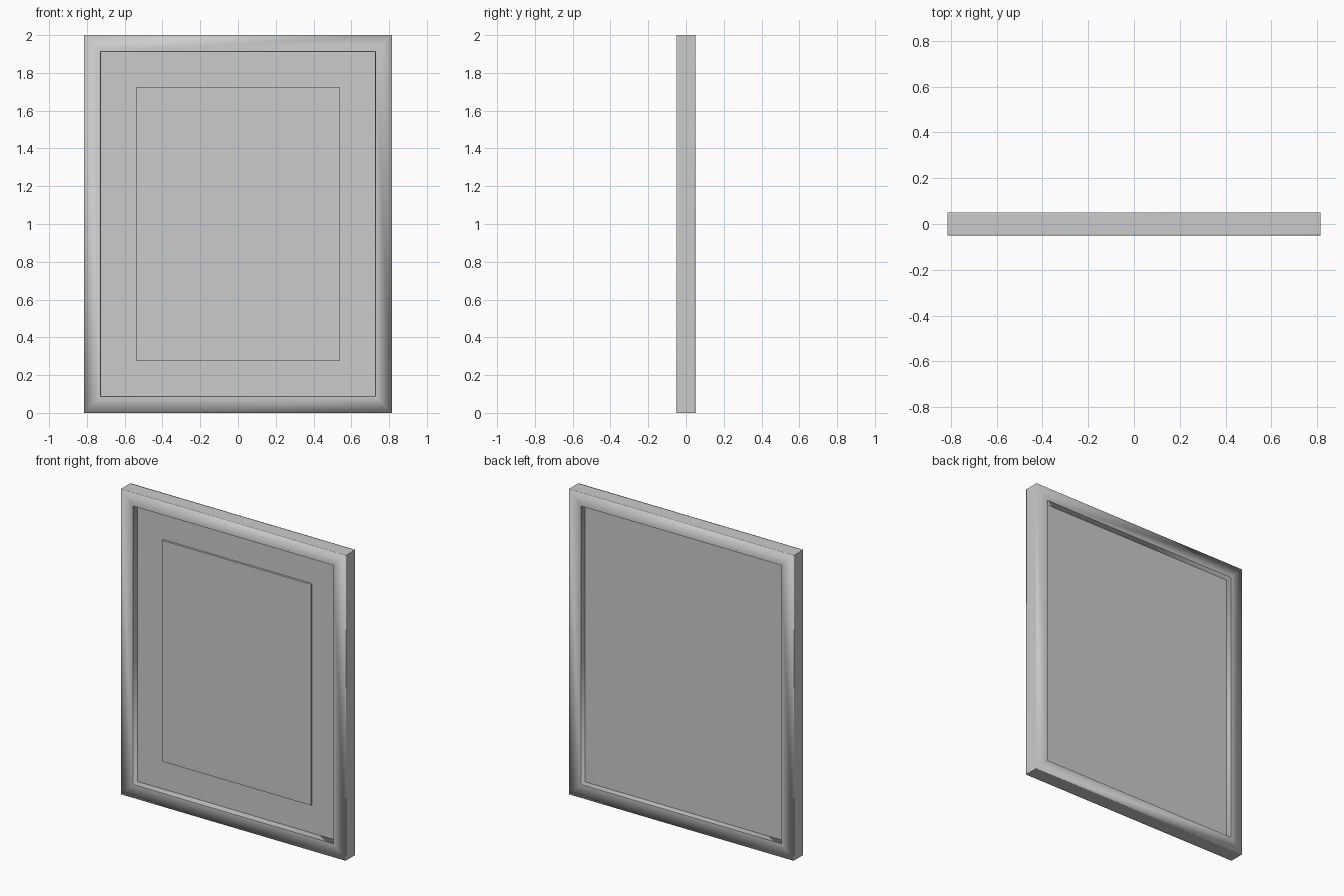
import bpy, bmesh
from mathutils import Matrix

if "Cube" in bpy.data.objects:
    bpy.data.objects.remove(bpy.data.objects["Cube"])

grey = bpy.data.materials.new("plain grey")
grey.use_nodes = True
colour = (0.6, 0.6, 0.6, 1)
grey.diffuse_color = colour
grey.node_tree.nodes["Principled BSDF"].inputs["Base Color"].default_value = colour

HALF_W, HALF_H, HALF_D, RAIL = 0.815, 1.0, 0.05, 0.088


def add_object(name, bm):
    """Turn a bmesh into a grey object."""
    bmesh.ops.recalc_face_normals(bm, faces=bm.faces)
    mesh = bpy.data.meshes.new(name)
    bm.to_mesh(mesh)
    bm.free()
    mesh.materials.append(grey)
    obj = bpy.data.objects.new(name, mesh)
    bpy.context.collection.objects.link(obj)


def mitred_ring(half_w, half_h, profile, sharp):
    """Sweep a closed (inset, y) profile round a rectangle; sharp lists crisp rims."""
    bm = bmesh.new()
    loops = []
    for sx, sz in ((-1, -1), (1, -1), (1, 1), (-1, 1)):
        loops.append([bm.verts.new((sx * (half_w - i), y, 1 + sz * (half_h - i)))
                      for i, y in profile])
    n = len(profile)
    for c in range(4):
        a, b = loops[c], loops[(c + 1) % 4]
        for k in range(n):
            j = (k + 1) % n
            bm.faces.new((a[k], b[k], b[j], a[j])).smooth = True
        # outer and inner walls meet crisply at the mitres
        for k in range(n):
            edge = bm.edges.get((a[k], a[(k + 1) % n]))
            if edge and profile[k][0] == profile[(k + 1) % n][0]:
                edge.smooth = False
    for c in range(4):
        for k in sharp:
            bm.edges.get((loops[c][k], loops[(c + 1) % 4][k])).smooth = False
    return bm


# Frame: soft outer edges held by support loops, crisp inner rims
D, S = HALF_D, HALF_D - 0.007
add_object("frame", mitred_ring(HALF_W, HALF_H, [
    (0, -S), (0, -D), (RAIL, -D), (RAIL + 0.002, 0),
    (RAIL, D), (0, D), (0, S)], sharp=(2, 4)))

# Thin panel across the middle, with a raised picture plate on its front
bm = bmesh.new()
bmesh.ops.create_cube(bm, size=1, matrix=Matrix.Translation((0, 0.003, 1)) @ Matrix.Diagonal(
    (2 * (HALF_W - RAIL), 0.012, 2 * (HALF_H - RAIL), 1)))
bm.normal_update()
front = [f for f in bm.faces if f.normal.y < -0.9]
bmesh.ops.inset_region(bm, faces=front, thickness=0.187, use_even_offset=True)
bmesh.ops.inset_region(bm, faces=front, thickness=0.0005, depth=0.012, use_even_offset=True)
add_object("backing_panel", bm)
